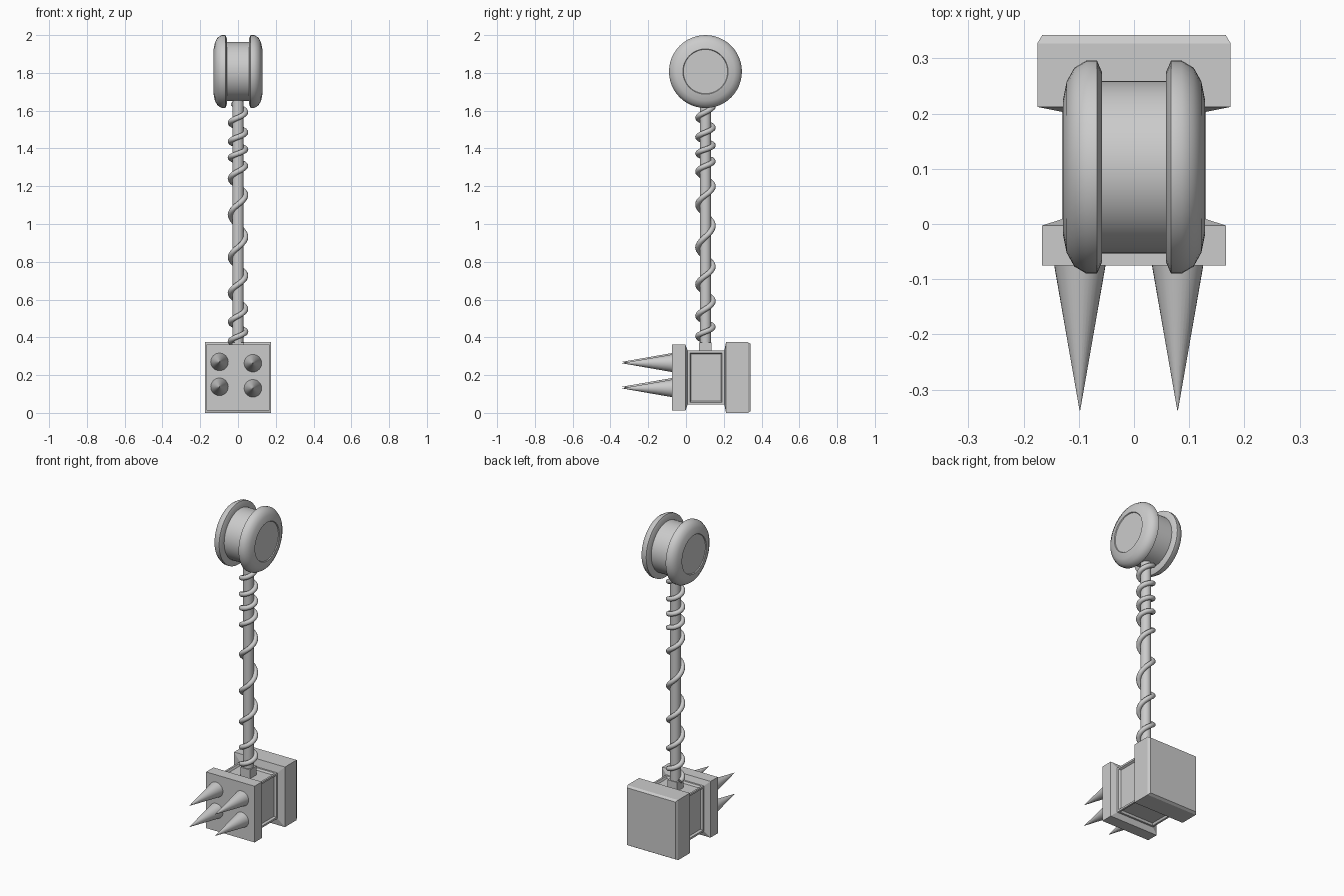
import bpy, bmesh, math
from mathutils import Matrix

if "Cube" in bpy.data.objects:
    bpy.data.objects.remove(bpy.data.objects["Cube"])

AX_Y = 0.103    # handle axis in y
HEAD_Z = 0.187  # head centre height


def finish(bm, name, smooth=None):
    bmesh.ops.recalc_face_normals(bm, faces=bm.faces)
    me = bpy.data.meshes.new(name)
    bm.to_mesh(me)
    bm.free()
    ob = bpy.data.objects.new(name, me)
    bpy.context.collection.objects.link(ob)
    if smooth:
        bpy.ops.object.select_all(action='DESELECT')
        ob.select_set(True)
        bpy.context.view_layer.objects.active = ob
        bpy.ops.object.shade_smooth_by_angle(angle=math.radians(smooth))
    return ob


def loft(bm, rings):
    """Skin a list of vertex-coordinate rings, capping both ends; returns the bands."""
    vs = [[bm.verts.new(c) for c in r] for r in rings]
    n = len(vs[0])
    bands = [[bm.faces.new((a[i], a[(i + 1) % n], b[(i + 1) % n], b[i])) for i in range(n)]
             for a, b in zip(vs, vs[1:])]
    bm.faces.new(vs[0])
    bm.faces.new(vs[-1])
    return bands


# Hammer head: front plate, panelled core and chamfered back plate
bm = bmesh.new()
profile = [(-0.075, 0.167, 0.175), (-0.003, 0.167, 0.175), (0.009, 0.130, 0.142),
           (0.203, 0.130, 0.142), (0.212, 0.175, 0.187), (0.327, 0.175, 0.187),
           (0.342, 0.166, 0.178)]
bands = loft(bm, [[(sx * hx, y, HEAD_Z + sz * hz)
                   for sx, sz in ((-1, -1), (1, -1), (1, 1), (-1, 1))]
                  for y, hx, hz in profile])
bmesh.ops.recalc_face_normals(bm, faces=bm.faces)
core = bands[2]
bmesh.ops.inset_individual(bm, faces=core, thickness=0.016)
bmesh.ops.inset_individual(bm, faces=core, thickness=0.009, depth=-0.012)
finish(bm, "hammer_head")

# Square socket for the handle
bm = bmesh.new()
bmesh.ops.create_cube(bm, size=1, matrix=Matrix.Translation((0, AX_Y, 0.335))
                      @ Matrix.Diagonal((0.066, 0.066, 0.075, 1)))
finish(bm, "handle_socket")

# Four spikes on the front plate
for i, (x, z) in enumerate([(-0.098, 0.270), (0.079, 0.263), (-0.098, 0.138), (0.079, 0.130)]):
    bm = bmesh.new()
    bmesh.ops.create_cone(bm, cap_ends=True, segments=32, radius1=0.047, radius2=0.0005,
                          depth=0.266, matrix=Matrix.Translation((x, -0.205, z))
                          @ Matrix.Rotation(math.pi / 2, 4, 'X'))
    finish(bm, f"spike_{i + 1}", 40)

# Handle shaft
bm = bmesh.new()
bmesh.ops.create_cone(bm, cap_ends=True, segments=32, radius1=0.03, radius2=0.03, depth=1.36,
                      matrix=Matrix.Translation((0, AX_Y, 1.01)))
finish(bm, "handle_shaft", 40)

# Spiral wrap: heights where each turn crosses the front, smoothly interpolated
turns = [0.31, 0.405, 0.513, 0.68, 0.876, 1.103, 1.278, 1.373, 1.46, 1.563, 1.67]
STEPS = 24
pts = []
for k in range(len(turns) - 1):
    p0, p1, p2 = turns[max(k - 1, 0)], turns[k], turns[k + 1]
    p3 = turns[min(k + 2, len(turns) - 1)]
    for s in range(STEPS):
        t = s / STEPS
        z = 0.5 * (2 * p1 + (p2 - p0) * t + (2 * p0 - 5 * p1 + 4 * p2 - p3) * t * t
                   + (3 * p1 - p0 - 3 * p2 + p3) * t ** 3)
        a = -math.pi / 2 + 2 * math.pi * t
        if 0.37 < z < 1.64:
            pts.append((0.04 * math.cos(a), AX_Y + 0.04 * math.sin(a), z))
cu = bpy.data.curves.new("spiral_wrap", 'CURVE')
cu.dimensions = '3D'
cu.bevel_depth = 0.0145
cu.bevel_resolution = 3
cu.use_fill_caps = True
sp = cu.splines.new('POLY')
sp.points.add(len(pts) - 1)
for p, c in zip(sp.points, pts):
    p.co = (*c, 1)
sp.use_smooth = True
bpy.context.collection.objects.link(bpy.data.objects.new("spiral_wrap", cu))


# Pommel: spool turned about x from (x, radius) profiles
def turned(name, prof, seg=48):
    bm = bmesh.new()
    loft(bm, [[(x, AX_Y + r * math.cos(2 * math.pi * i / seg),
                1.807 + r * math.sin(2 * math.pi * i / seg)) for i in range(seg)]
              for x, r in prof])
    return finish(bm, name, 35)


turned("pommel_hub", [(-0.075, 0.156), (0.075, 0.156)])
disc = [(0.058, 0.11), (0.058, 0.172), (0.067, 0.193), (0.086, 0.193), (0.108, 0.180),
        (0.122, 0.155), (0.129, 0.120), (0.124, 0.117)]
for side, name in ((1, "right"), (-1, "left")):
    turned(f"pommel_disc_{name}", [(side * x, r) for x, r in disc])
